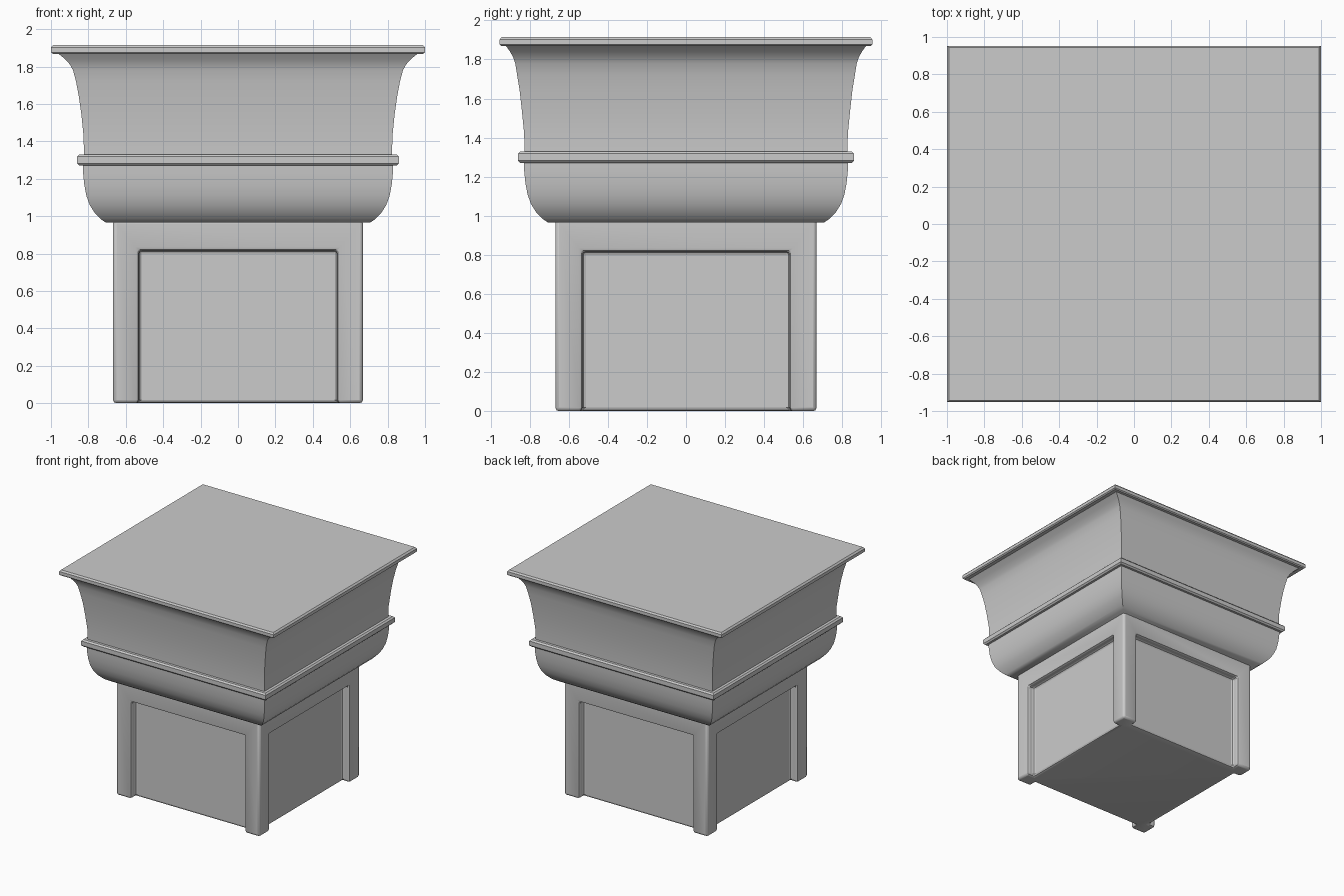
import bpy, bmesh

if "Cube" in bpy.data.objects:
    bpy.data.objects.remove(bpy.data.objects["Cube"])


def finish(ob, angle=0.6):
    bpy.ops.object.select_all(action='DESELECT')
    ob.select_set(True)
    bpy.context.view_layer.objects.active = ob
    bpy.ops.object.shade_smooth_by_angle(angle=angle)


def rect_loft(name, rows):
    """Stack of rectangles given as (z, half_x, half_y), capped at both ends."""
    bm = bmesh.new()
    rings = [[bm.verts.new((sx * hx, sy * hy, z))
              for sx, sy in ((-1, -1), (1, -1), (1, 1), (-1, 1))]
             for z, hx, hy in rows]
    for a, b in zip(rings, rings[1:]):
        for i in range(4):
            j = (i + 1) % 4
            bm.faces.new((a[i], a[j], b[j], b[i]))
    bm.faces.new(rings[0][::-1])
    bm.faces.new(rings[-1])
    me = bpy.data.meshes.new(name)
    bm.to_mesh(me)
    bm.free()
    ob = bpy.data.objects.new(name, me)
    bpy.context.collection.objects.link(ob)
    finish(ob)
    return ob


# Recessed panel cutters, open at the bottom, one per side
HALF, DEPTH, PANEL, PANEL_TOP = 0.668, 0.065, 0.53, 0.817
cutters = []
for axis in (0, 1):
    for s in (-1, 1):
        loc = [0, 0, PANEL_TOP / 2 - 0.25]
        loc[axis] = s * (HALF - DEPTH + 0.25)
        size = [2 * PANEL, 2 * PANEL, PANEL_TOP + 0.5]
        size[axis] = 0.5
        bpy.ops.mesh.primitive_cube_add(size=1, location=loc)
        c = bpy.context.object
        c.name = "panel_cutter"
        c.scale = size
        c.hide_render = True
        c.hide_set(True)
        cutters.append(c)

# Square shaft with panelled sides
shaft = rect_loft("panelled_shaft", [(0, HALF, HALF), (0.98, HALF, HALF)])
for c in cutters:
    m = shaft.modifiers.new("recess", 'BOOLEAN')
    m.operation = 'DIFFERENCE'
    m.object = c
    m.solver = 'EXACT'
bev = shaft.modifiers.new("soft_edges", 'BEVEL')
bev.width = 0.018
bev.segments = 2

# Rounded lower moulding
rect_loft("lower_moulding", [(z, h, h) for z, h in (
    (0.965, 0.705), (0.985, 0.735), (1.02, 0.768), (1.06, 0.793),
    (1.11, 0.811), (1.17, 0.822), (1.23, 0.828), (1.29, 0.830))])

# Projecting bead
rect_loft("bead", [(z, h, h) for z, h in (
    (1.27, 0.848), (1.282, 0.860), (1.318, 0.860), (1.33, 0.848))])

# Flared cove under the top slab
rect_loft("flared_cove", [
    (1.30, 0.824, 0.826), (1.42, 0.825, 0.828), (1.54, 0.837, 0.840),
    (1.64, 0.851, 0.851), (1.72, 0.866, 0.864), (1.78, 0.882, 0.874),
    (1.81, 0.898, 0.884), (1.84, 0.925, 0.900), (1.87, 0.962, 0.922)])

# Top slab
rect_loft("top_slab", [
    (1.868, 0.990, 0.945), (1.876, 1.0, 0.953),
    (1.902, 1.0, 0.953), (1.915, 0.988, 0.943)])
